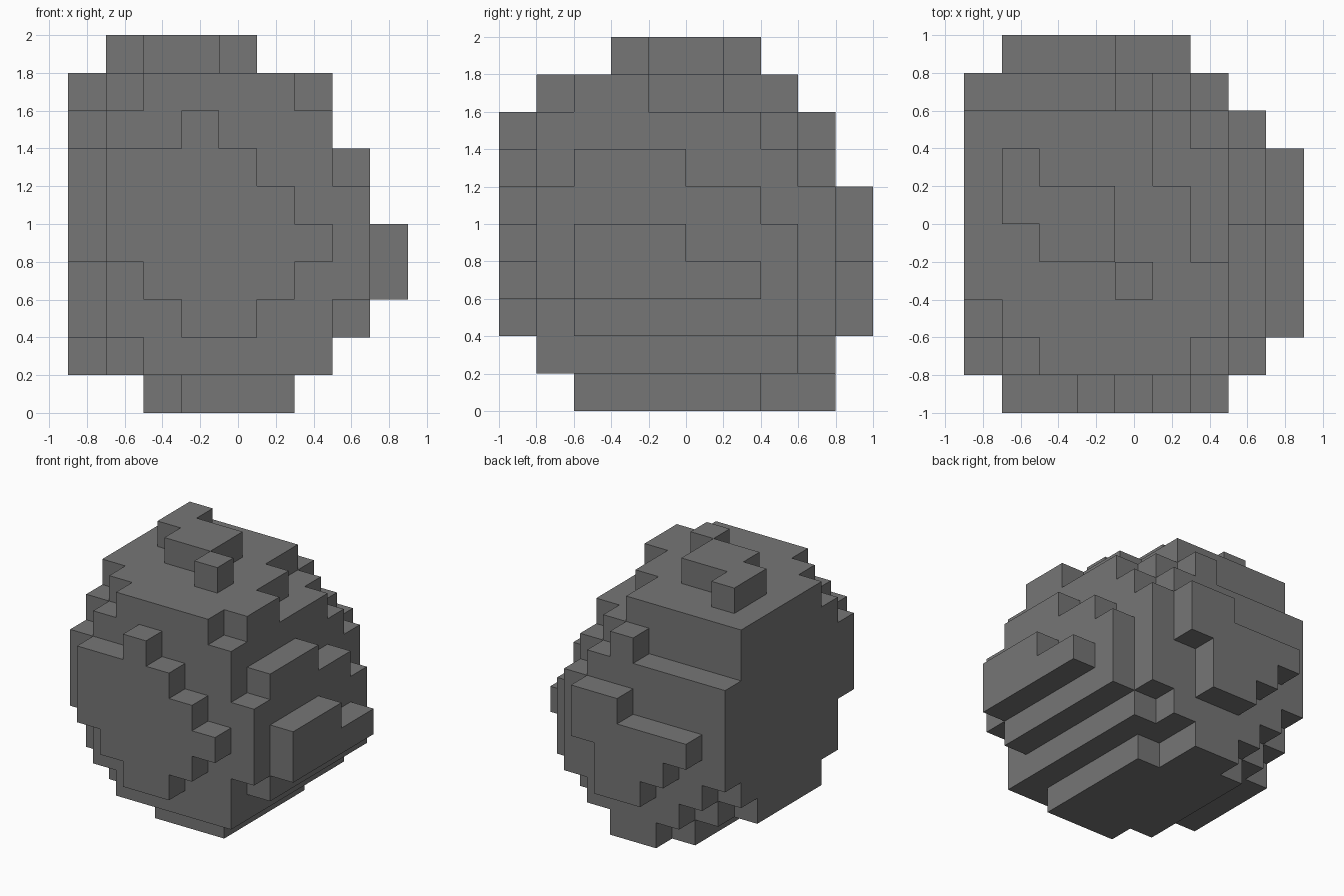
import bpy
import bmesh
from mathutils import Vector

cube = bpy.data.objects.get("Cube")
if cube:
    bpy.data.objects.remove(cube, do_unlink=True)

CELL = 0.2
ORIGIN = Vector((-0.9, -1.0, 0.0))
cells = set()


def block(x, y, z):
    """Fill an inclusive range of grid cells along each axis."""
    cells.update((i, j, k)
                 for i in range(x[0], x[1] + 1)
                 for j in range(y[0], y[1] + 1)
                 for k in range(z[0], z[1] + 1))


def layer(z, *slabs):
    for x, y in slabs:
        block(x, y, (z, z))


# Rounded body, from the foot up to the crown
layer(0, ((3, 5), (2, 2)), ((2, 5), (3, 6)), ((2, 4), (7, 7)), ((3, 4), (8, 8)))
layer(1, ((2, 6), (1, 1)), ((1, 6), (2, 7)), ((0, 0), (3, 6)), ((2, 5), (8, 8)))
layer(2, ((1, 6), (1, 8)), ((0, 7), (2, 7)))
layer(3, ((1, 7), (1, 1)), ((0, 7), (2, 7)), ((0, 6), (8, 8)))
layer(4, ((0, 7), (1, 7)), ((0, 6), (8, 8)))
layer(5, ((0, 7), (1, 6)), ((0, 6), (7, 8)))
layer(6, ((0, 6), (1, 7)), ((7, 7), (2, 4)), ((0, 5), (8, 8)))
layer(7, ((1, 6), (1, 1)), ((0, 6), (2, 6)), ((0, 5), (7, 7)), ((4, 4), (8, 8)))
layer(8, ((2, 5), (1, 1)), ((1, 6), (2, 2)), ((0, 6), (3, 3)),
      ((0, 5), (4, 5)), ((0, 4), (6, 7)))

# Ragged cap on top
layer(9, ((1, 1), (5, 6)), ((2, 3), (4, 5)), ((4, 4), (3, 3)))

# Stepped plate on the front
for z, x in zip(range(2, 8), ((3, 4), (2, 5), (1, 6), (1, 5), (1, 4), (3, 3))):
    block(x, (0, 0), (z, z))

# Stepped plate on the back
for z, x in zip(range(2, 6), ((3, 4), (2, 4), (1, 5), (4, 5))):
    block(x, (9, 9), (z, z))

# Ledge on the side
block((8, 8), (2, 6), (3, 3))
block((8, 8), (2, 4), (4, 4))

# Skin the filled cells with outward faces only
bm = bmesh.new()
corners = {}


def corner(p):
    if p not in corners:
        corners[p] = bm.verts.new(ORIGIN + Vector(p) * CELL)
    return corners[p]


for cell in sorted(cells):
    for axis in range(3):
        u, v = (axis + 1) % 3, (axis + 2) % 3
        for side in (0, 1):
            step = list(cell)
            step[axis] += 1 if side else -1
            if tuple(step) in cells:
                continue
            loop = []
            for a, b in ((0, 0), (1, 0), (1, 1), (0, 1)):
                p = list(cell)
                p[axis] += side
                p[u] += a
                p[v] += b
                loop.append(corner(tuple(p)))
            bm.faces.new(loop if side else loop[::-1])

mesh = bpy.data.meshes.new("boulder")
bm.to_mesh(mesh)
bm.free()

# Stone colour
stone = bpy.data.materials.new("stone grey")
stone.use_nodes = True
grey = (0.18, 0.18, 0.18, 1.0)
stone.diffuse_color = grey
stone.node_tree.nodes["Principled BSDF"].inputs["Base Color"].default_value = grey
mesh.materials.append(stone)

boulder = bpy.data.objects.new("boulder", mesh)
bpy.context.collection.objects.link(boulder)
